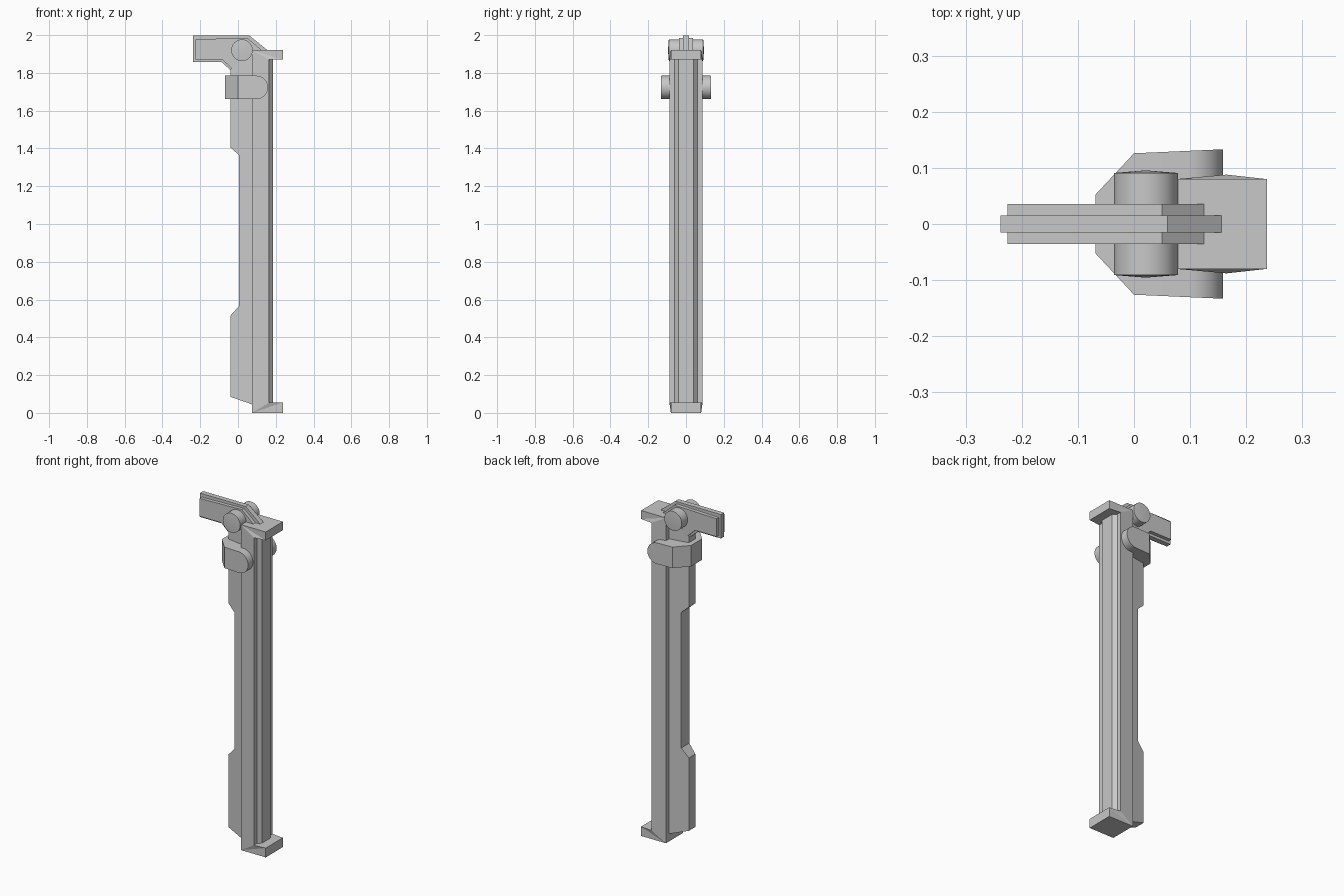
import bpy, bmesh, math

cube = bpy.data.objects.get("Cube")
if cube:
    bpy.data.objects.remove(cube, do_unlink=True)

colour = (0.58, 0.58, 0.58, 1)
grey = bpy.data.materials.new("plain_grey")
grey.use_nodes = True
grey.diffuse_color = colour
grey.node_tree.nodes["Principled BSDF"].inputs["Base Color"].default_value = colour


def finish(name, bm, smooth=False):
    bmesh.ops.recalc_face_normals(bm, faces=bm.faces)
    mesh = bpy.data.meshes.new(name)
    bm.to_mesh(mesh)
    bm.free()
    mesh.materials.append(grey)
    obj = bpy.data.objects.new(name, mesh)
    bpy.context.collection.objects.link(obj)
    if smooth:
        bpy.ops.object.select_all(action='DESELECT')
        obj.select_set(True)
        bpy.context.view_layer.objects.active = obj
        bpy.ops.object.shade_smooth_by_angle(angle=math.radians(25))


def bridge(bm, rings):
    """Skin matching closed rings of points and cap both ends."""
    loops = [[bm.verts.new(p) for p in ring] for ring in rings]
    for a, b in zip(loops, loops[1:]):
        for i in range(len(a)):
            j = (i + 1) % len(a)
            bm.faces.new((a[i], a[j], b[j], b[i]))
    caps = [bm.faces.new(loops[0]), bm.faces.new(loops[-1])]
    bm.normal_update()
    return caps


def side_prism(name, outline, width):
    """Side outline (x, z) spread to a half width that depends on x."""
    bm = bmesh.new()
    caps = bridge(bm, [[(x, s * width(x), z) for x, z in outline] for s in (-1, 1)])
    bmesh.ops.triangulate(bm, faces=caps, ngon_method='EAR_CLIP')
    finish(name, bm)


# Bracket: long bar with a lip at each end, slightly wider at the inner corners
back, face, lip = 0.075, 0.165, 0.237
foot, shelf, top = 0.055, 1.87, 1.92
side_prism("bracket",
           [(back, 0), (lip, 0), (lip, foot), (face, foot),
            (face, shelf), (lip, shelf), (lip, top), (back, top)],
           lambda x: 0.088 if x == face else 0.08)

# Raised rail between the lips
bm = bmesh.new()
rail = [(face - 0.02, -0.06), (face, -0.06), (0.185, -0.04),
        (0.185, 0.04), (face, 0.06), (face - 0.02, 0.06)]
bridge(bm, [[(x, y, z) for x, y in rail] for z in (foot - 0.01, shelf + 0.01)])
finish("rail", bm)

# Grip: tapered spine with a long recess
side_prism("grip",
           [(0.08, 0.043), (-0.04, 0.085), (-0.04, 0.515), (0.005, 0.565),
            (0.005, 1.365), (-0.04, 1.405), (-0.04, 1.82), (0, 1.86), (0.08, 1.9)],
           lambda x: 0.037 + 0.17 * x)

# Lever: thin centre blade and a thicker inset body
side_prism("lever_blade",
           [(-0.238, 1.857), (-0.238, 1.998), (0.06, 1.998), (0.156, 1.92),
            (0.156, 1.9), (-0.03, 1.81), (-0.04, 1.815), (-0.087, 1.857)],
           lambda x: 0.015)
side_prism("lever_body",
           [(-0.225, 1.872), (-0.225, 1.978), (0.05, 1.985), (0.125, 1.92),
            (0.125, 1.9), (-0.03, 1.82), (-0.04, 1.83), (-0.085, 1.872)],
           lambda x: 0.036)

# Pivot pin with slightly raised end centres
bm = bmesh.new()
steps = [2 * math.pi * i / 32 for i in range(32)]
caps = bridge(bm, [[(0.021 + 0.057 * math.cos(a), y, 1.92 + 0.057 * math.sin(a))
                    for a in steps] for y in (-0.091, 0.091)])
for vert in bmesh.ops.poke(bm, faces=caps)["verts"]:
    vert.co.y *= 1.05
finish("pivot_pin", bm, True)

# Clip: collar around the grip, chamfered behind and rounded at the bar side
bm = bmesh.new()
mid, radius, centre = 1.723, 0.062, 0.097
sections = [(-0.069, 0.052, radius), (0, 0.126, radius)]
for i in range(13):
    a = math.radians(89) * i / 12
    x = centre + radius * math.sin(a)
    sections.append((x, 0.126 + 0.045 * x, radius * math.cos(a)))
bridge(bm, [[(x, -w, mid - h), (x, w, mid - h), (x, w, mid + h), (x, -w, mid + h)]
            for x, w, h in sections])
finish("clip", bm, True)
